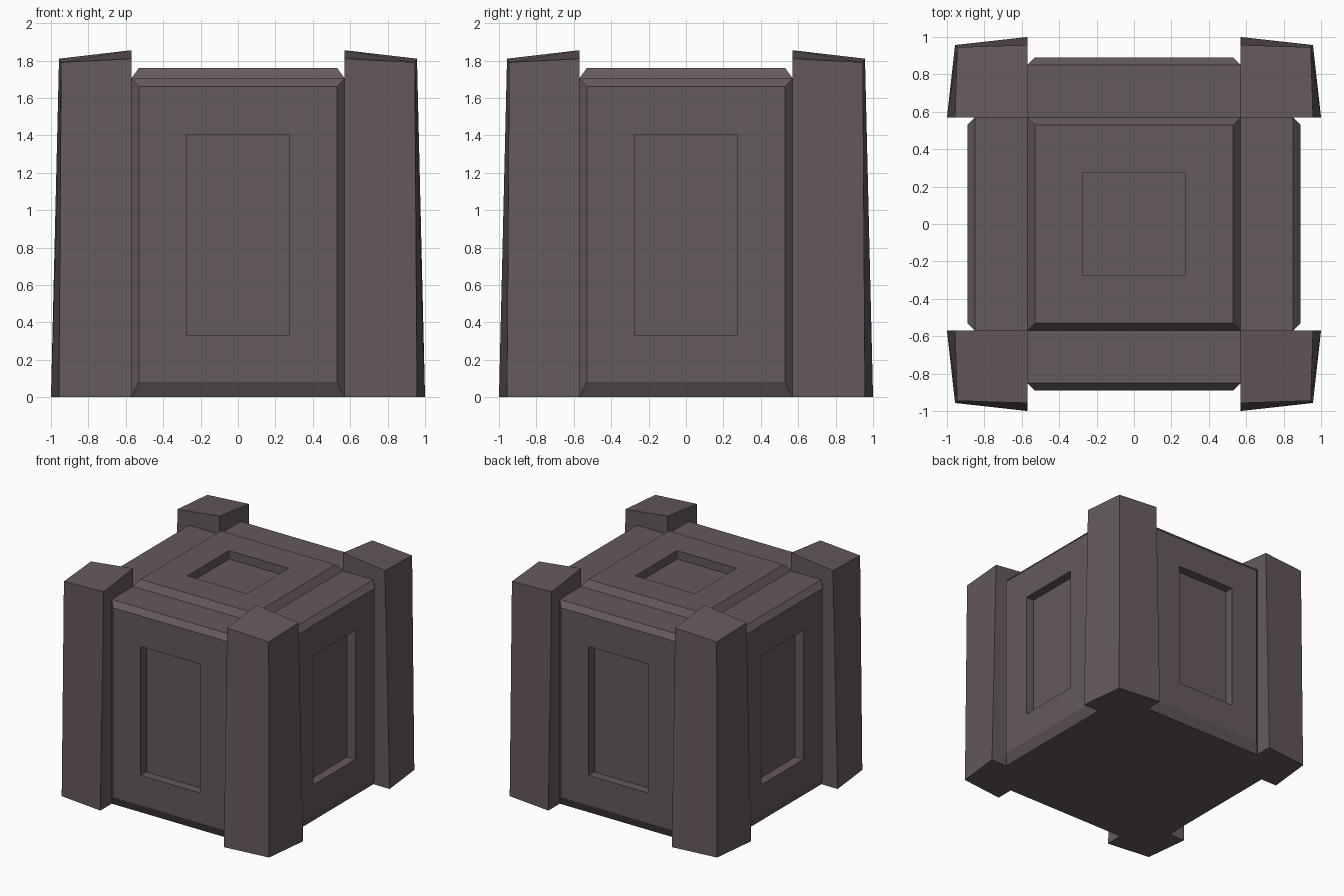
import bpy, bmesh, math
from mathutils import Matrix

if "Cube" in bpy.data.objects:
    bpy.data.objects.remove(bpy.data.objects["Cube"])

mat = bpy.data.materials.new("dark_stone")
mat.diffuse_color = (0.13, 0.10, 0.105, 1)
mat.use_nodes = True
mat.node_tree.nodes["Principled BSDF"].inputs["Base Color"].default_value = mat.diffuse_color


def loft(name, rings):
    """Closed solid through a stack of four-point rings."""
    bm = bmesh.new()
    loops = [[bm.verts.new(p) for p in ring] for ring in rings]
    for a, b in zip(loops, loops[1:]):
        for i in range(4):
            j = (i + 1) % 4
            bm.faces.new((a[i], a[j], b[j], b[i]))
    bm.faces.new(loops[0][::-1])
    bm.faces.new(loops[-1])
    bmesh.ops.recalc_face_normals(bm, faces=bm.faces)
    mesh = bpy.data.meshes.new(name)
    bm.to_mesh(mesh)
    bm.free()
    mesh.materials.append(mat)
    ob = bpy.data.objects.new(name, mesh)
    bpy.context.collection.objects.link(ob)
    return ob


def side_ring(w, low, high, depth):
    return [(-w, -depth, low), (w, -depth, low), (w, -depth, high), (-w, -depth, high)]


def flat_ring(w, z):
    return [(-w, -w, z), (w, -w, z), (w, w, z), (-w, w, z)]


# Bevelled side panels with a sunken rectangle, one per side
for i, side in enumerate(("front", "right", "back", "left")):
    panel = loft(side + "_panel", [
        side_ring(0.57, 0, 1.705, 0.57),
        side_ring(0.57, 0, 1.705, 0.85),
        side_ring(0.53, 0.08, 1.66, 0.89),
        side_ring(0.275, 0.33, 1.405, 0.89),
        side_ring(0.275, 0.33, 1.405, 0.815)])
    panel.data.transform(Matrix.Rotation(i * math.pi / 2, 4, 'Z'))

# Central core with the raised, sunken-centre top panel
loft("core_and_top_panel", [
    flat_ring(0.57, 0), flat_ring(0.57, 1.705), flat_ring(0.53, 1.76),
    flat_ring(0.275, 1.76), flat_ring(0.275, 1.69)])

# Tapered corner posts with sloping tops, mirrored to all four corners
posts = loft("corner_posts", [
    [(0.57, 0.57, 0), (1.0, 0.57, 0), (0.957, 0.957, 0), (0.57, 1.0, 0)],
    [(0.57, 0.57, 1.855), (0.957, 0.57, 1.81), (0.945, 0.945, 1.79), (0.57, 0.957, 1.81)]])
mirror = posts.modifiers.new("four_corners", 'MIRROR')
mirror.use_axis = (True, True, False)
mirror.use_mirror_merge = False
